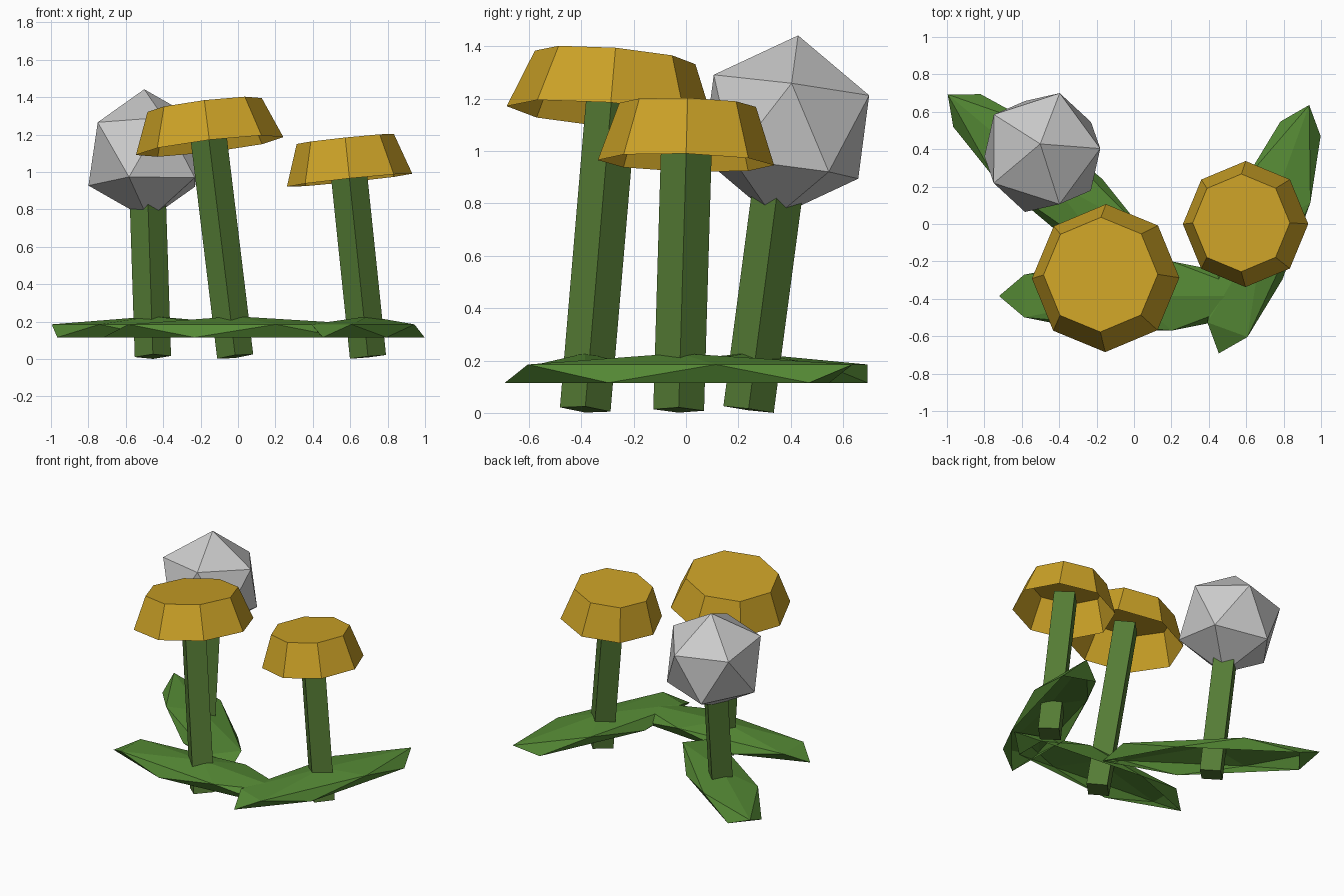
import bpy, bmesh, math
from mathutils import Vector, Matrix

if "Cube" in bpy.data.objects:
    bpy.data.objects.remove(bpy.data.objects["Cube"])


def material(name, color):
    m = bpy.data.materials.new(name)
    m.diffuse_color = (*color, 1)
    m.use_nodes = True
    m.node_tree.nodes["Principled BSDF"].inputs["Base Color"].default_value = m.diffuse_color
    return m


STEM = material("stem_green", (0.09, 0.20, 0.035))
LEAF = material("leaf_green", (0.09, 0.25, 0.035))
PETAL = material("petal_yellow", (0.60, 0.36, 0.02))


def finish(bm, name, matrix, mat=None):
    bm.transform(matrix)
    mesh = bpy.data.meshes.new(name)
    bm.to_mesh(mesh)
    bm.free()
    ob = bpy.data.objects.new(name, mesh)
    bpy.context.collection.objects.link(ob)
    if mat:
        mesh.materials.append(mat)


def tilt(base, tip):
    return Vector((0, 0, 1)).rotation_difference(tip - base).to_matrix().to_4x4()


def stem(name, base, tip):
    # Four-sided prism from base to tip
    bm = bmesh.new()
    bmesh.ops.create_cone(bm, cap_ends=True, segments=4, radius1=0.097,
                          radius2=0.097, depth=(tip - base).length)
    finish(bm, name, Matrix.Translation((base + tip) / 2) @ tilt(base, tip), STEM)


def leaf(name, base, angle):
    # Stretched icosahedron, open underneath
    bm = bmesh.new()
    bmesh.ops.create_icosphere(bm, subdivisions=1, radius=1)
    low = min(bm.verts, key=lambda v: v.co.z)
    bmesh.ops.delete(bm, geom=[low], context='VERTS')
    finish(bm, name, Matrix.Translation((base.x, base.y, 0.15))
           @ Matrix.Rotation(math.radians(angle), 4, 'Z')
           @ Matrix.Diagonal((0.79, 0.217, 0.078, 1)), LEAF)


def flower(name, base, tip, radius):
    # Eight-sided cap, open underneath, centred on the stem tip
    bm = bmesh.new()
    bmesh.ops.create_cone(bm, cap_ends=True, segments=8, radius1=radius,
                          radius2=radius * 0.775, depth=0.222)
    bottom = min(bm.faces, key=lambda f: f.calc_center_median().z)
    bmesh.ops.delete(bm, geom=[bottom], context='FACES_ONLY')
    finish(bm, name, Matrix.Translation(tip) @ tilt(base, tip), PETAL)


def seed_puff(name, base, tip, radius):
    # Grey icosahedron centred on the stem tip
    bm = bmesh.new()
    bmesh.ops.create_icosphere(bm, subdivisions=1, radius=radius)
    finish(bm, name, Matrix.Translation(tip) @ tilt(base, tip))


# Plants: name, stem base, stem tip, leaf angle, head builder, head radius
plants = [
    ("front", (-0.015, -0.385, 0.013), (-0.165, -0.28, 1.248), 0, flower, 0.397),
    ("right", (0.695, -0.028, 0.011), (0.585, 0.003, 1.066), 70, flower, 0.337),
    ("back", (-0.455, 0.239, 0.013), (-0.49, 0.382, 1.093), 140, seed_puff, 0.352),
]
for name, base, tip, angle, head, radius in plants:
    base, tip = Vector(base), Vector(tip)
    stem(name + "_stem", base, tip)
    leaf(name + "_leaf", base, angle)
    head(name + ("_flower" if head is flower else "_seed_puff"), base, tip, radius)
